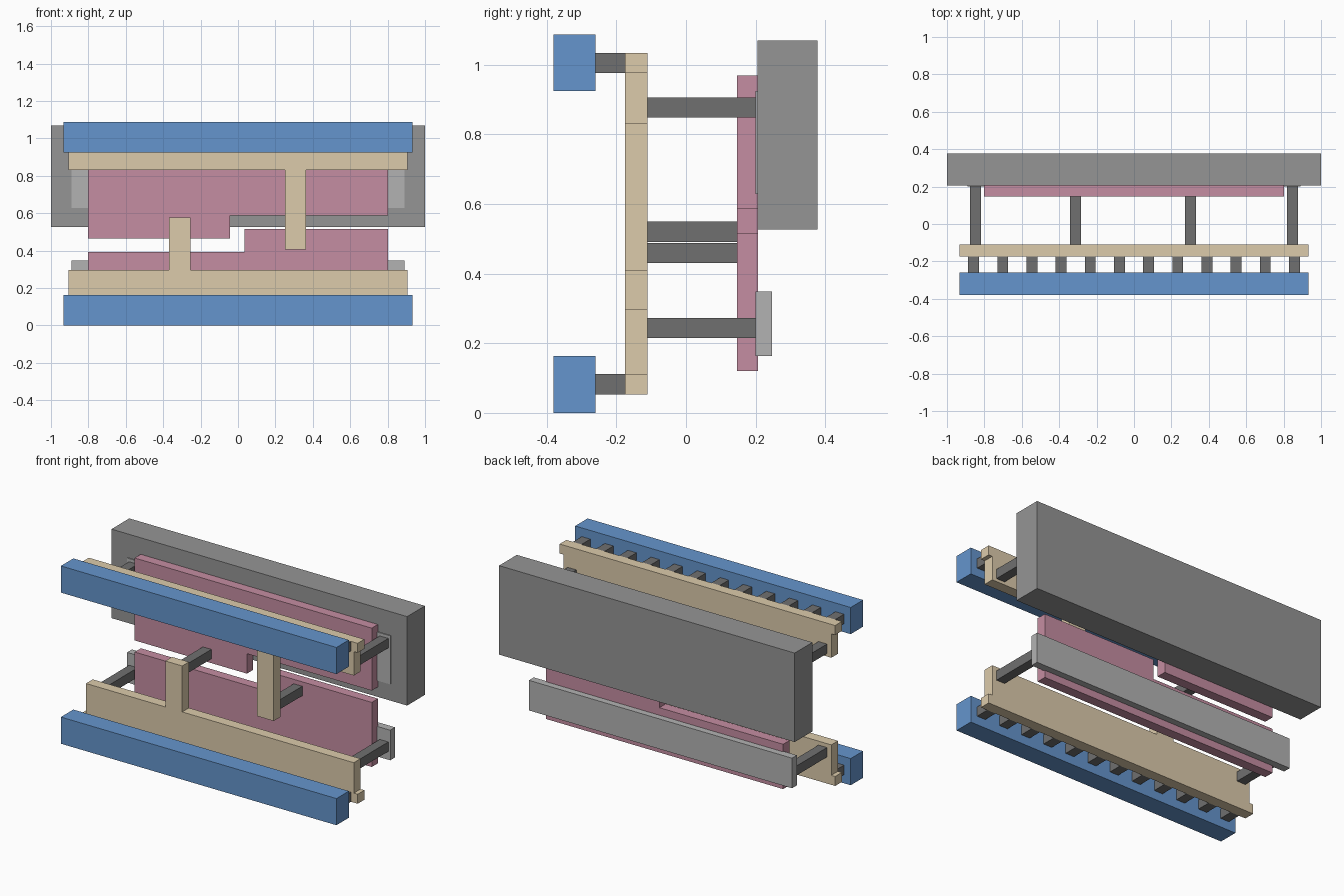
import bpy, bmesh

if "Cube" in bpy.data.objects:
    bpy.data.objects.remove(bpy.data.objects["Cube"])


def material(name, rgb):
    m = bpy.data.materials.new(name)
    m.diffuse_color = (*rgb, 1)
    m.use_nodes = True
    m.node_tree.nodes["Principled BSDF"].inputs["Base Color"].default_value = m.diffuse_color
    return m


BLUE = material("blue", (0.13, 0.30, 0.61))
TAN = material("tan", (0.72, 0.60, 0.41))
PINK = material("pink", (0.56, 0.27, 0.36))
DARK = material("dark_grey", (0.16, 0.16, 0.16))
MID = material("mid_grey", (0.30, 0.30, 0.30))
LIGHT = material("light_grey", (0.45, 0.45, 0.45))


def slab(name, profile, y0, y1, mat):
    """Extrude an (x, z) outline from y0 to y1."""
    bm = bmesh.new()
    face = bm.faces.new([bm.verts.new((x, y0, z)) for x, z in profile])
    ext = bmesh.ops.extrude_face_region(bm, geom=[face])
    new_verts = [g for g in ext["geom"] if isinstance(g, bmesh.types.BMVert)]
    bmesh.ops.translate(bm, verts=new_verts, vec=(0, y1 - y0, 0))
    bmesh.ops.recalc_face_normals(bm, faces=bm.faces[:])
    mesh = bpy.data.meshes.new(name)
    bm.to_mesh(mesh)
    bm.free()
    mesh.materials.append(mat)
    obj = bpy.data.objects.new(name, mesh)
    bpy.context.collection.objects.link(obj)
    return obj


def box(name, x0, x1, y0, y1, z0, z1, mat):
    return slab(name, [(x0, z0), (x1, z0), (x1, z1), (x0, z1)], y0, y1, mat)


def post(name, x, y0, y1, z):
    """Square connecting post running front to back."""
    h = 0.029
    return box(name, x - h, x + h, y0, y1, z - h, z + h, DARK)


def plate(name, outer, step, inner, tip, fx):
    """Long tan plate with a wider outer lip and one finger centred on fx."""
    a, b, w = 0.932, 0.906, 0.057
    slab(name, [(-a, outer), (a, outer), (a, step), (b, step), (b, inner),
                (fx + w, inner), (fx + w, tip), (fx - w, tip), (fx - w, inner),
                (-b, inner), (-b, step), (-a, step)], -0.175, -0.11, TAN)


# Front rails
box("lower_front_rail", -0.932, 0.932, -0.38, -0.26, 0, 0.163, BLUE)
box("upper_front_rail", -0.932, 0.932, -0.38, -0.26, 0.924, 1.087, BLUE)

# Rows of short posts between rails and plates
for level, z in (("lower", 0.082), ("upper", 1.005)):
    for i in range(12):
        post(f"{level}_short_post_{i + 1}", -0.858 + 0.156 * i, -0.26, -0.175, z)

# Tan plates with fingers
plate("lower_plate", 0.053, 0.111, 0.297, 0.578, -0.312)
plate("upper_plate", 1.034, 0.976, 0.830, 0.407, 0.307)

# Long posts: four at the corners, two behind the fingers
for level, z in (("lower", 0.244), ("upper", 0.877)):
    for side, x in (("left", -0.848), ("right", 0.848)):
        post(f"{level}_{side}_long_post", x, -0.11, 0.2, z)
post("left_finger_post", -0.312, -0.11, 0.147, 0.520)
post("right_finger_post", 0.303, -0.11, 0.147, 0.459)

# Pink stepped panels
slab("upper_panel", [(-0.802, 0.465), (-0.043, 0.465), (-0.043, 0.587),
                     (0.802, 0.587), (0.802, 0.969), (-0.802, 0.969)],
     0.147, 0.207, PINK)
slab("lower_panel", [(-0.802, 0.120), (0.802, 0.120), (0.802, 0.515),
                     (0.035, 0.515), (0.035, 0.394), (-0.802, 0.394)],
     0.147, 0.207, PINK)

# Light strips (the upper one is sunk into the back block) and the back block
box("lower_back_strip", -0.89, 0.89, 0.2, 0.247, 0.164, 0.348, LIGHT)
box("upper_back_strip", -0.89, 0.89, 0.2, 0.247, 0.628, 0.925, LIGHT)
box("back_block", -1, 1, 0.206, 0.378, 0.526, 1.07, MID)
